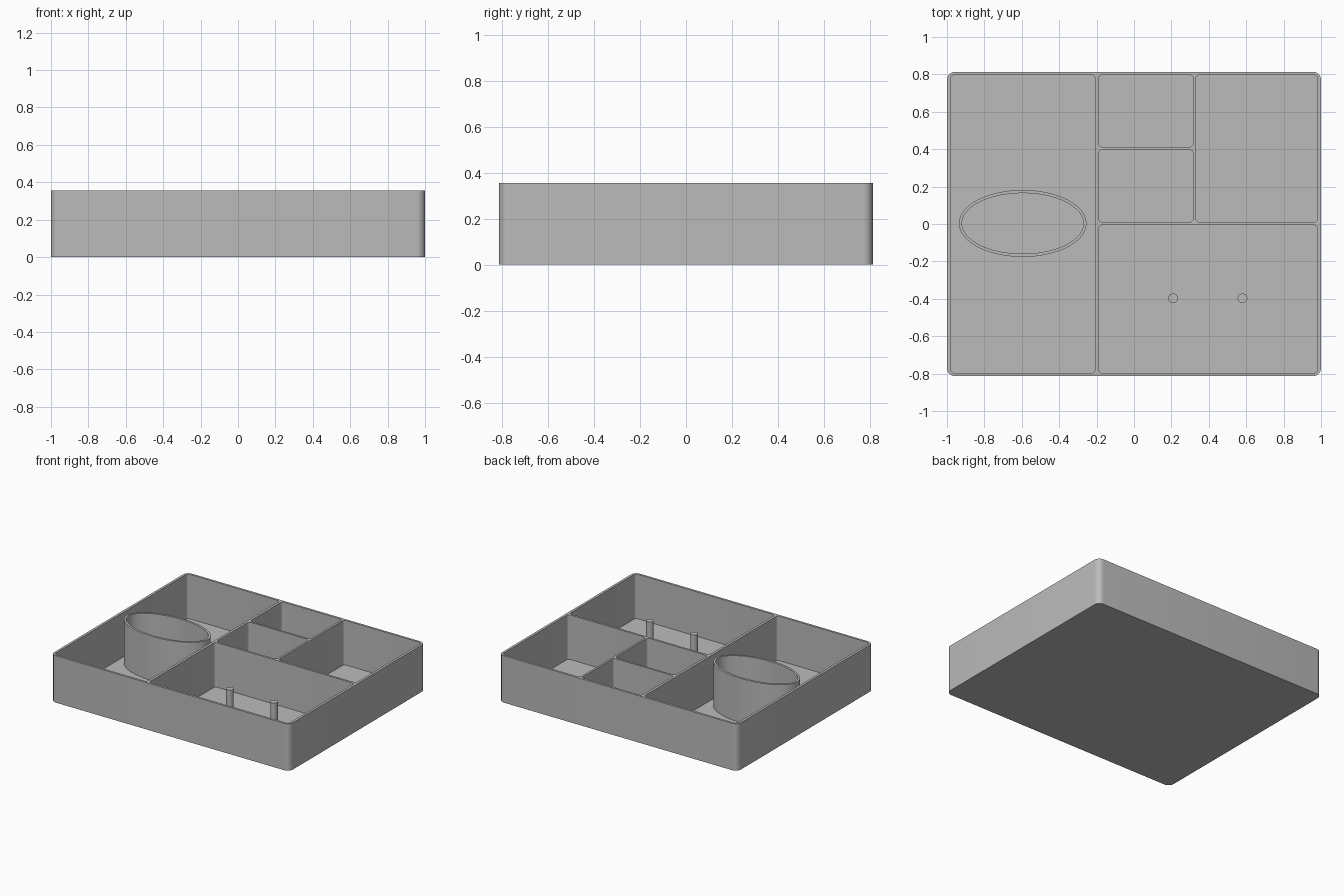
import bpy
import bmesh
from math import cos, sin, pi, radians

cube = bpy.data.objects.get("Cube")
if cube:
    bpy.data.objects.remove(cube, do_unlink=True)

HEIGHT, FLOOR = 0.355, 0.018

grey = bpy.data.materials.new("plain grey")
grey.use_nodes = True
colour = (0.5, 0.5, 0.5, 1)
grey.diffuse_color = colour
grey.node_tree.nodes["Principled BSDF"].inputs["Base Color"].default_value = colour


def rounded_rect(x0, x1, y0, y1, r, steps=8):
    """Outline of a rectangle with round corners, counter-clockwise."""
    corners = [(x1 - r, y1 - r), (x0 + r, y1 - r), (x0 + r, y0 + r), (x1 - r, y0 + r)]
    return [(cx + r * cos(pi / 2 * (q + i / steps)), cy + r * sin(pi / 2 * (q + i / steps)))
            for q, (cx, cy) in enumerate(corners) for i in range(steps + 1)]


def ellipse(cx, cy, a, b, n):
    return [(cx + a * cos(2 * pi * i / n), cy + b * sin(2 * pi * i / n)) for i in range(n)]


def add_prism(bm, outline, z0, z1):
    """Closed vertical prism over an outline."""
    low = [bm.verts.new((x, y, z0)) for x, y in outline]
    high = [bm.verts.new((x, y, z1)) for x, y in outline]
    bm.faces.new(low[::-1])
    bm.faces.new(high)
    for i in range(len(low)):
        j = (i + 1) % len(low)
        bm.faces.new((low[i], low[j], high[j], high[i]))


def make_object(name, prisms):
    bm = bmesh.new()
    for outline, z0, z1 in prisms:
        add_prism(bm, outline, z0, z1)
    mesh = bpy.data.meshes.new(name)
    bm.to_mesh(mesh)
    bm.free()
    mesh.materials.append(grey)
    obj = bpy.data.objects.new(name, mesh)
    bpy.context.collection.objects.link(obj)
    return obj


def cut(obj, cutter):
    """Subtract the cutter, apply the result and remove the cutter."""
    cutter.hide_render = True
    mod = obj.modifiers.new("cut", 'BOOLEAN')
    mod.operation, mod.solver, mod.object = 'DIFFERENCE', 'EXACT', cutter
    bpy.context.view_layer.objects.active = obj
    bpy.ops.object.modifier_apply(modifier=mod.name)
    bpy.data.objects.remove(cutter, do_unlink=True)


# Tray body with five compartments
tray = make_object("tray", [(rounded_rect(-1, 1, -0.814, 0.814, 0.045), 0, HEIGHT)])
compartments = [
    (-0.981, -0.207, -0.797, 0.797),   # long left bay
    (-0.188, 0.981, -0.797, -0.006),   # wide front bay
    (0.331, 0.981, 0.01, 0.797),       # back right bay
    (-0.188, 0.316, 0.01, 0.397),      # small middle bay
    (-0.188, 0.316, 0.412, 0.797),     # small back bay
]
cut(tray, make_object("bay_cutter", [
    (rounded_rect(*bay, 0.02), FLOOR, HEIGHT + 0.1) for bay in compartments]))

# Oval cup wall standing in the left bay
cup = make_object("oval_cup", [(ellipse(-0.595, 0.003, 0.341, 0.179, 64), FLOOR, HEIGHT)])
cut(cup, make_object("cup_cutter", [
    (ellipse(-0.595, 0.003, 0.325, 0.162, 64), FLOOR - 0.1, HEIGHT + 0.1)]))

# Two round pegs in the front bay
pegs = [make_object(name, [(ellipse(x, -0.397, 0.026, 0.026, 24), FLOOR, 0.26)])
        for name, x in (("right_peg", 0.209), ("left_peg", 0.58))]

# Smooth the round walls, keep the rims sharp
bpy.ops.object.select_all(action='DESELECT')
for obj in [tray, cup, *pegs]:
    obj.select_set(True)
bpy.context.view_layer.objects.active = tray
bpy.ops.object.shade_smooth_by_angle(angle=radians(30))
